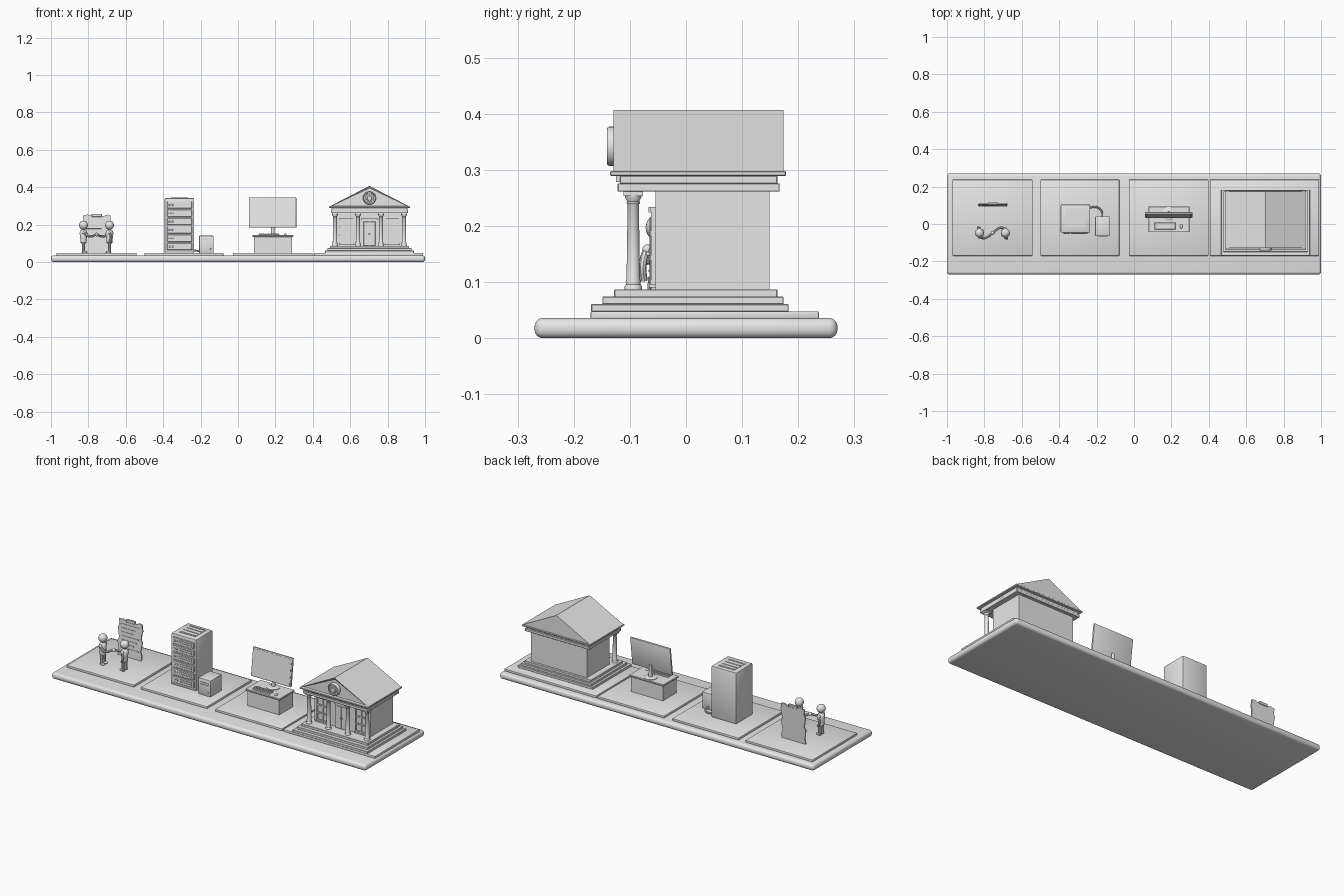
import bpy, bmesh, math
from mathutils import Matrix, Vector

cube = bpy.data.objects.get("Cube")
if cube:
    bpy.data.objects.remove(cube, do_unlink=True)

GREY = bpy.data.materials.new("light grey")
GREY.use_nodes = True
GREY.diffuse_color = (0.8, 0.8, 0.8, 1)
GREY.node_tree.nodes["Principled BSDF"].inputs["Base Color"].default_value = GREY.diffuse_color


def add(name, bm, smooth=False):
    bmesh.ops.recalc_face_normals(bm, faces=bm.faces)
    mesh = bpy.data.meshes.new(name)
    bm.to_mesh(mesh)
    bm.free()
    obj = bpy.data.objects.new(name, mesh)
    bpy.context.collection.objects.link(obj)
    mesh.materials.append(GREY)
    if smooth:
        bpy.ops.object.select_all(action='DESELECT')
        obj.select_set(True)
        bpy.context.view_layer.objects.active = obj
        bpy.ops.object.shade_smooth_by_angle(angle=math.radians(40))
    return obj


def box(name, x, y, z, bevel=0.0, seg=1):
    """Box from (min, max) ranges, with optional rounded edges."""
    bm = bmesh.new()
    bmesh.ops.create_cube(bm, size=1)
    for v in bm.verts:
        v.co = [r[0] if c < 0 else r[1] for c, r in zip(v.co, (x, y, z))]
    if bevel:
        bmesh.ops.bevel(bm, geom=bm.edges[:], offset=bevel, segments=seg,
                        profile=0.5, affect='EDGES')
    return add(name, bm, seg > 1)


def prism(name, outline, y0, y1):
    """Outline in x and z, pushed along y."""
    bm = bmesh.new()
    face = bm.faces.new([bm.verts.new((x, y0, z)) for x, z in outline])
    ext = bmesh.ops.extrude_face_region(bm, geom=[face])
    bmesh.ops.translate(bm, vec=(0, y1 - y0, 0),
                        verts=[g for g in ext["geom"] if isinstance(g, bmesh.types.BMVert)])
    return add(name, bm)


def lathe(name, profile, at, sides=20, turn=None):
    """Spin a (radius, height) profile round z, then place it."""
    bm = bmesh.new()
    rings = [[bm.verts.new((r * math.cos(a), r * math.sin(a), h))
              for a in (2 * math.pi * i / sides for i in range(sides))] for r, h in profile]
    for low, high in zip(rings, rings[1:]):
        for i in range(sides):
            j = (i + 1) % sides
            bm.faces.new((low[i], low[j], high[j], high[i]))
    bm.faces.new(rings[0])
    bm.faces.new(rings[-1])
    bm.transform(Matrix.Translation(at) @ (turn or Matrix()))
    return add(name, bm, True)


def ball(name, at, radius, scale=(1, 1, 1)):
    bm = bmesh.new()
    bmesh.ops.create_uvsphere(bm, u_segments=20, v_segments=12, radius=radius)
    bm.transform(Matrix.Translation(at) @ Matrix.Diagonal((*scale, 1)))
    return add(name, bm, True)


def tube(name, points, radius):
    curve = bpy.data.curves.new(name, 'CURVE')
    curve.dimensions = '3D'
    curve.bevel_depth, curve.bevel_resolution, curve.use_fill_caps = radius, 2, True
    spline = curve.splines.new('BEZIER')
    spline.bezier_points.add(len(points) - 1)
    for p, co in zip(spline.bezier_points, points):
        p.co = co
        p.handle_left_type = p.handle_right_type = 'AUTO'
    temp = bpy.data.objects.new(name, curve)
    bpy.context.collection.objects.link(temp)
    bm = bmesh.new()
    mesh = temp.evaluated_get(bpy.context.evaluated_depsgraph_get()).to_mesh()
    bm.from_mesh(mesh)
    bpy.data.objects.remove(temp)
    return add(name, bm, True)


def lean(objects, pivot, angle):
    m = Matrix.Translation(pivot) @ Matrix.Rotation(-angle, 4, 'X') @ Matrix.Translation(-Vector(pivot))
    for obj in objects:
        obj.data.transform(m)


# Base and four floor panels
box("base", (-1, 1), (-0.27, 0.27), (0, 0.036), 0.015, 4)
for i, span in enumerate([(-0.97, -0.543), (-0.5, -0.078), (-0.027, 0.398), (0.406, 0.99)]):
    box(f"floor_panel_{i}", span, (-0.17, 0.237), (0.034, 0.048), 0.003, 2)
FLOOR = 0.047

# Temple: steps, hall and entablature
MID = 0.703
for name, half, y, z in [
        ("step_low", 0.238, (-0.169, 0.183), (FLOOR, 0.061)),
        ("step_middle", 0.225, (-0.149, 0.174), (0.06, 0.074)),
        ("step_top", 0.212, (-0.128, 0.163), (0.073, 0.087)),
        ("architrave", 0.206, (-0.122, 0.167), (0.261, 0.276)),
        ("frieze", 0.202, (-0.118, 0.163), (0.275, 0.29)),
        ("cornice", 0.217, (-0.135, 0.178), (0.289, 0.298))]:
    box(name, (MID - half, MID + half), y, z, 0.0015)
box("hall", (MID - 0.178, MID + 0.178), (-0.054, 0.149), (0.086, 0.262))
for i in range(21):
    x = MID - 0.19 + i * 0.019
    box(f"dentil_{i}", (x - 0.005, x + 0.005), (-0.125, -0.117), (0.278, 0.289))

# Roof with a raised gable border and a plain medallion
def gable(scale):
    return [(MID - 0.212 * scale, 0.333 - 0.035 * scale), (MID + 0.212 * scale, 0.333 - 0.035 * scale),
            (MID, 0.333 + 0.074 * scale)]

roof = prism("roof", gable(1), -0.129, 0.174)
bm = bmesh.new()
bm.from_mesh(roof.data)
front = [f for f in bm.faces if f.normal.y < -0.9]
bmesh.ops.inset_region(bm, faces=front, thickness=0.011, depth=-0.006)
bm.to_mesh(roof.data)
bm.free()
FORWARD = Matrix.Rotation(math.pi / 2, 4, 'X')
lathe("medallion", [(0.035, 0), (0.035, 0.014), (0.032, 0.018), (0.028, 0.018),
                    (0.027, 0.015), (0.014, 0.015), (0.012, 0.018)],
      (MID, -0.123, 0.342), 32, FORWARD)
for i in range(12):
    a = math.tau * i / 12
    ball(f"medallion_stud_{i}", (MID + 0.021 * math.cos(a), -0.138, 0.342 + 0.021 * math.sin(a)), 0.003)

# Columns with plinth, base and capital
column = [(0.016, 0), (0.016, 0.006), (0.013, 0.01), (0.0135, 0.016), (0.012, 0.02),
          (0.01, 0.152), (0.012, 0.155), (0.011, 0.158), (0.015, 0.166), (0.015, 0.168)]
for i in range(4):
    x = MID + (i - 1.5) * 0.123
    lathe(f"column_{i}", column, (x, -0.094, 0.086), 24)
    box(f"column_cap_{i}", (x - 0.017, x + 0.017), (-0.111, -0.077), (0.253, 0.262))

# Door and paired windows on the hall front
box("door_frame", (MID - 0.041, MID + 0.041), (-0.062, -0.05), (0.086, 0.227))
box("door_lintel", (MID - 0.046, MID + 0.046), (-0.067, -0.05), (0.224, 0.234))
for side in (-1, 1):
    x = MID + side * 0.017
    box("door_leaf", (x - 0.0155, x + 0.0155), (-0.065, -0.06), (0.087, 0.217), 0.002)
    ball("door_knob", (MID + side * 0.005, -0.067, 0.15), 0.004)
    x = MID + side * 0.122
    box("window_pane", (x - 0.034, x + 0.034), (-0.057, -0.05), (0.1, 0.23))
    for z in (0.1, 0.143, 0.187, 0.23):
        box("window_rail", (x - 0.037, x + 0.037), (-0.063, -0.05), (z - 0.004, z + 0.004))
    for dx in (-0.035, 0, 0.035):
        box("window_stile", (x + dx - 0.003, x + dx + 0.003), (-0.062, -0.05), (0.1, 0.23))
    box("window_sill", (x - 0.041, x + 0.041), (-0.066, -0.05), (0.09, 0.097))

# Desk with monitor, keyboard and mouse
DESK = 0.186
box("desk_body", (0.085, 0.288), (-0.037, 0.088), (FLOOR, 0.136))
box("desk_top", (0.077, 0.296), (-0.044, 0.094), (0.134, 0.144), 0.002)
lathe("stand_foot", [(0.036, 0), (0.036, 0.004), (0.03, 0.007), (0.012, 0.009)], (DESK, 0.055, 0.143), 28)
lathe("stand_neck", [(0.01, 0), (0.008, 0.065)], (DESK, 0.057, 0.15), 16)
screen = [box("monitor", (0.058, 0.312), (0.033, 0.044), (0.184, 0.346), 0.003, 2),
          box("screen", (0.065, 0.305), (0.0315, 0.035), (0.192, 0.339))]
lean(screen, (DESK, 0.038, 0.184), math.radians(7))
box("keyboard", (0.11, 0.222), (-0.03, 0.008), (0.143, 0.149), 0.002)
for row in range(3):
    for col in range(10):
        x, y = 0.117 + col * 0.0109, -0.021 + row * 0.011
        box("key", (x - 0.004, x + 0.004), (y - 0.004, y + 0.004), (0.148, 0.1525))
ball("mouse", (0.253, -0.013, 0.146), 0.009, (0.8, 1.3, 0.8))

# Server cabinet with rack units and roof grille
box("server_cabinet", (-0.392, -0.234), (-0.046, 0.104), (FLOOR, 0.342), 0.005, 2)
for i in range(6):
    z = 0.064 + i * 0.0445
    box(f"rack_unit_{i}", (-0.38, -0.246), (-0.051, -0.044), (z, z + 0.038), 0.002)
    for x in (-0.367, -0.351):
        ball("status_light", (x, -0.051, z + 0.019), 0.005, (1, 0.6, 1))
    for dz in (0.013, 0.025):
        box("unit_slot", (-0.335, -0.257), (-0.054, -0.05), (z + dz - 0.0025, z + dz + 0.0025))
box("server_grille", (-0.365, -0.261), (-0.017, 0.083), (0.34, 0.3435))
for y in (-0.008, 0.021, 0.05, 0.076):
    box("grille_bar", (-0.358, -0.268), (y - 0.003, y + 0.003), (0.343, 0.346))

# Backup box joined to the cabinet by a cable
box("backup_box", (-0.208, -0.13), (-0.064, 0.04), (FLOOR, 0.141), 0.004, 2)
for z in (0.108, 0.12):
    box("backup_slot", (-0.195, -0.143), (-0.067, -0.06), (z - 0.002, z + 0.002))
ball("backup_light", (-0.145, -0.064, 0.07), 0.004)
tube("cable", [(-0.236, 0.088, 0.062), (-0.2, 0.09, 0.059), (-0.174, 0.07, 0.059), (-0.169, 0.036, 0.064)], 0.005)

# Contract sheet with ragged edges, clip and written lines
def ragged(t):
    return 0.004 * math.sin(t * 17) + 0.002 * math.sin(t * 41)

steps = [i / 12 for i in range(12)]
corners = [(-0.83, FLOOR), (-0.682, FLOOR), (-0.682, 0.25), (-0.83, 0.25)]
outline = []
for k, (a, b) in enumerate(zip(corners, corners[1:] + corners[:1])):
    for t in steps:
        x, z = a[0] + (b[0] - a[0]) * t, a[1] + (b[1] - a[1]) * t
        outline.append((x + ragged(t) * (k % 2), z + ragged(t) * (k == 2)))
sheet = [prism("contract_sheet", outline, 0.093, 0.1),
         box("contract_clip", (-0.783, -0.728), (0.09, 0.103), (0.242, 0.258), 0.002)]
for i in range(7):
    z, right = 0.225 - i * 0.022, -0.7 - (i % 3) * 0.015
    sheet.append(box("written_line", (-0.813, right), (0.0905, 0.094), (z - 0.003, z + 0.003)))
lean(sheet, (-0.756, 0.096, FLOOR), math.radians(3))

# Two people shaking hands
torso = [(0.012, 0), (0.017, 0.004), (0.017, 0.025), (0.021, 0.055), (0.017, 0.066), (0.008, 0.072), (0.007, 0.085)]
for side, x in (("left", -0.687), ("right", -0.826)):
    s = 1 if side == "right" else -1  # facing direction along x
    y = -0.048
    lathe(f"{side}_person_torso", torso, (x, y, 0.1), 18)
    ball(f"{side}_person_head", (x, y, 0.197), 0.024)
    for d in (-1, 1):
        tube(f"{side}_person_leg", [(x, y + d * 0.011, 0.108), (x, y + d * 0.012, 0.052)], 0.009)
        ball(f"{side}_person_foot", (x + s * 0.006, y + d * 0.012, 0.053), 0.01, (1.6, 0.9, 0.65))
        ball(f"{side}_person_shoulder", (x, y + d * 0.021, 0.158), 0.009)
    tube(f"{side}_person_shaking_arm", [(x, y - s * 0.023, 0.158), (x + s * 0.03, y - s * 0.027, 0.138),
                                        (-0.756, y, 0.147)], 0.0065)
    tube(f"{side}_person_resting_arm", [(x, y + s * 0.023, 0.158), (x - s * 0.008, y + s * 0.029, 0.13),
                                        (x, y + s * 0.027, 0.103)], 0.0065)
ball("joined_hands", (-0.756, -0.048, 0.147), 0.01)
